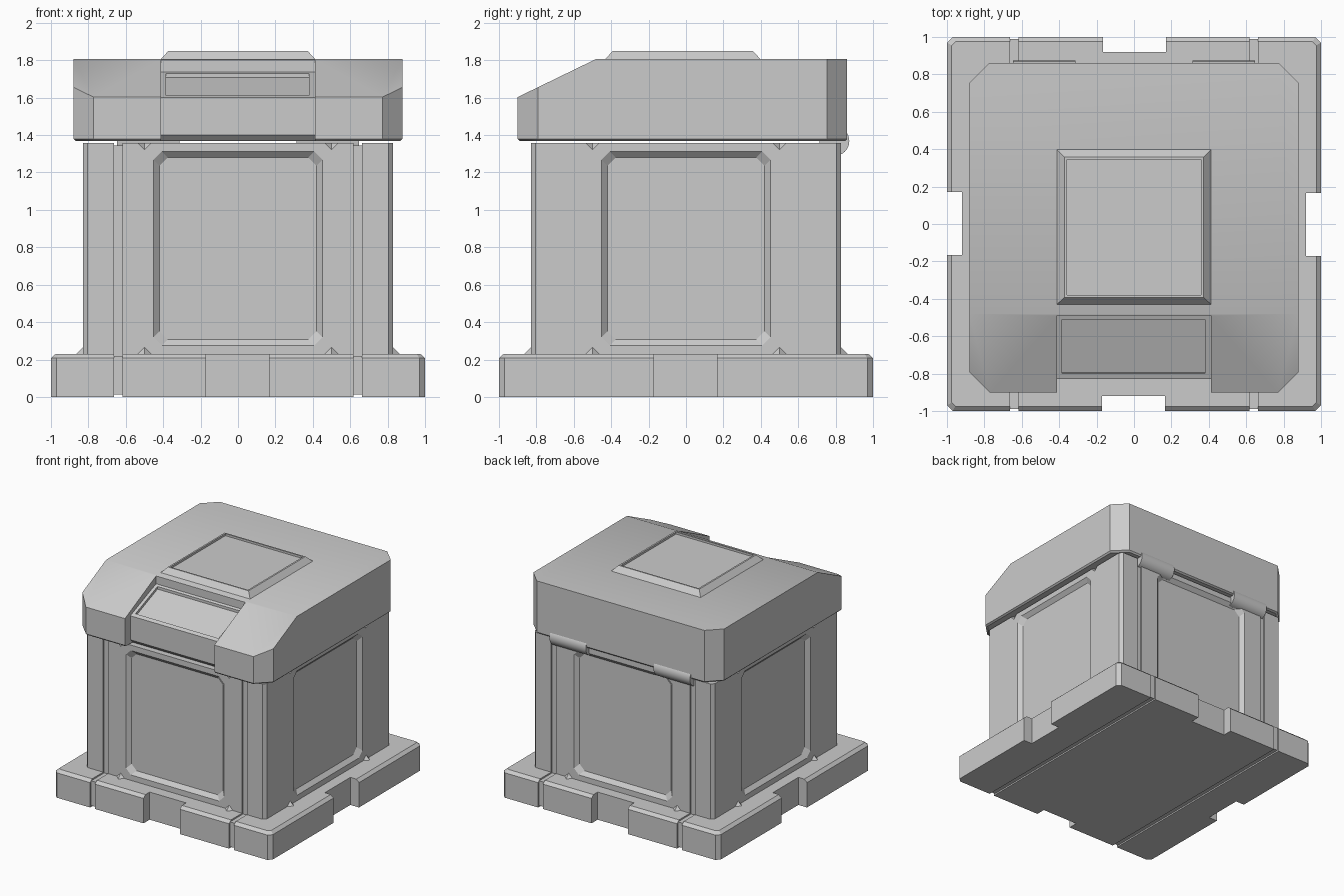
import bpy, bmesh, math
from mathutils import Matrix, Vector

if "Cube" in bpy.data.objects:
    bpy.data.objects.remove(bpy.data.objects["Cube"])


def loft(name, rings):
    """Closed solid skinned through rings of equal point count."""
    bm = bmesh.new()
    vs = [[bm.verts.new(p) for p in r] for r in rings]
    n = len(rings[0])
    for a, b in zip(vs, vs[1:]):
        for i in range(n):
            j = (i + 1) % n
            bm.faces.new((a[i], a[j], b[j], b[i]))
    bm.faces.new(vs[0][::-1])
    bm.faces.new(vs[-1])
    bmesh.ops.recalc_face_normals(bm, faces=bm.faces)
    me = bpy.data.meshes.new(name)
    bm.to_mesh(me)
    bm.free()
    ob = bpy.data.objects.new(name, me)
    bpy.context.collection.objects.link(ob)
    return ob


def rect(x0, x1, y0, y1, c=0.0):
    """Rectangle outline, corners chamfered by c."""
    if c == 0:
        return [(x0, y0), (x1, y0), (x1, y1), (x0, y1)]
    return [(x0 + c, y0), (x1 - c, y0), (x1, y0 + c), (x1, y1 - c),
            (x1 - c, y1), (x0 + c, y1), (x0, y1 - c), (x0, y0 + c)]


def at_z(pts, z):
    return [(x, y, z) for x, y in pts]


def at_x(pts, x):
    return [(x, y, z) for y, z in pts]


def at_y(pts, y):
    return [(x, y, z) for x, z in pts]


def box(name, x0, x1, y0, y1, z0, z1):
    r = rect(x0, x1, y0, y1)
    return loft(name, [at_z(r, z0), at_z(r, z1)])


def stud(name, x, y, z, r=0.035):
    """Small diamond."""
    bm = bmesh.new()
    mid = [bm.verts.new((x + r * a, y + r * b, z)) for a, b in ((1, 0), (0, 1), (-1, 0), (0, -1))]
    for s in (1, -1):
        tip = bm.verts.new((x, y, z + s * r))
        for i in range(4):
            bm.faces.new((mid[i], mid[(i + 1) % 4], tip))
    bmesh.ops.recalc_face_normals(bm, faces=bm.faces)
    me = bpy.data.meshes.new(name)
    bm.to_mesh(me)
    bm.free()
    ob = bpy.data.objects.new(name, me)
    bpy.context.collection.objects.link(ob)
    return ob


def turn(ob, k):
    """Rotate k quarter turns about the vertical axis."""
    ob.data.transform(Matrix.Rotation(k * math.pi / 2, 4, 'Z'))
    return ob


def cut(ob, cutter, op='DIFFERENCE'):
    cutter.hide_render = True
    m = ob.modifiers.new("cut", 'BOOLEAN')
    m.operation, m.object, m.solver = op, cutter, 'EXACT'
    bpy.context.view_layer.objects.active = ob
    bpy.ops.object.modifier_apply(modifier=m.name)
    bpy.data.objects.remove(cutter, do_unlink=True)


def band_grooves(ob, half, z0, z1, d=0.012):
    """Two shallow grooves running round the part at x = +-0.64."""
    for s in (-1, 1):
        a, b = s * 0.64 - 0.022, s * 0.64 + 0.022
        for lim in ((-half - .1, -half + d, z0 - .1, z1 + .1), (half - d, half + .1, z0 - .1, z1 + .1),
                    (-half - .1, half + .1, z0 - .1, z0 + d), (-half - .1, half + .1, z1 - d, z1 + .1)):
            cut(ob, box("groove_cutter", a, b, *lim))


# Base slab with a notch in each side
base = loft("base", [at_z(rect(-1, 1, -1, 1, .03), 0),
                     at_z(rect(-1, 1, -1, 1, .03), .207),
                     at_z(rect(-.975, .975, -.975, .975, .02), .23)])
for k in range(4):
    cut(base, turn(box("notch_cutter", -.17, .165, -1.1, -.92, -.1, .4), k))
band_grooves(base, 1, 0, .23)

# Body with recessed panels, and diamond studs along its foot
r = rect(-.83, .83, -.83, .83, .025)
body = loft("body", [at_z(r, .22), at_z(r, 1.357)])
for k in range(4):
    rings = []
    for y, g in ((-.85, .02), (-.83, 0), (-.80, -.032)):
        rings.append(at_y(rect(-.452 - g, .452 + g, .275 - g, 1.312 + g, .045), y))
    cut(body, turn(loft("panel_cutter", rings), k))
    for x in (-.5, .5):
        cut(body, turn(stud("nick_cutter", x, -.83, 1.357), k))
        turn(stud("foot_stud", x, -.83, .23), k)
band_grooves(body, .83, .1, 1.357)

# Lid: side profile trimmed to a chamfered footprint
prof = [(-.9, 1.3), (-.9, 1.603), (-.48, 1.807), (.862, 1.807), (.862, 1.3)]
lid = loft("lid", [at_x(prof, -1), at_x(prof, 1)])
foot = rect(-.88, .88, -.9, .862, .108)
cut(lid, loft("footprint_cutter", [at_z(rect(-.868, .868, -.888, .85, .108), 1.368),
                                   at_z(foot, 1.38), at_z(foot, 2)]), 'INTERSECT')
# Front latch recess and its inset plate
prof = [(-1, 1.3), (-.80, 1.3), (-.80, 1.37), (-.83, 1.4), (-.83, 1.6),
        (-.49, 1.737), (-.49, 1.95), (-1, 1.95)]
cut(lid, loft("recess_cutter", [at_x(prof, -.412), at_x(prof, .412)]))
prof = [(-.795, 1.592), (-.51, 1.707), (-.51, 1.76), (-.805, 1.64)]
cut(lid, loft("plate_cutter", [at_x(prof, -.385), at_x(prof, .38)]))
bpy.ops.object.select_all(action='DESELECT')
lid.select_set(True)
bpy.context.view_layer.objects.active = lid
bpy.ops.object.shade_smooth_by_angle(angle=math.radians(30))

# Raised hatch on top of the lid, with a sunken middle
hatch = rect(-.412, .412, -.43, .397)
loft("top_hatch", [at_z(hatch, 1.795), at_z(hatch, 1.807),
                   at_z(rect(-.372, .372, -.392, .357), 1.85),
                   at_z(rect(-.358, .358, -.38, .345), 1.85),
                   at_z(rect(-.358, .358, -.38, .345), 1.833)])

# Back hinges
for s in (-1, 1):
    bpy.ops.mesh.primitive_cylinder_add(vertices=32, radius=.08, depth=.335,
                                        location=(s * .48, .793, 1.368), rotation=(0, math.pi / 2, 0))
    bpy.context.object.name = "hinge"
    bpy.ops.object.shade_smooth_by_angle(angle=math.radians(30))
